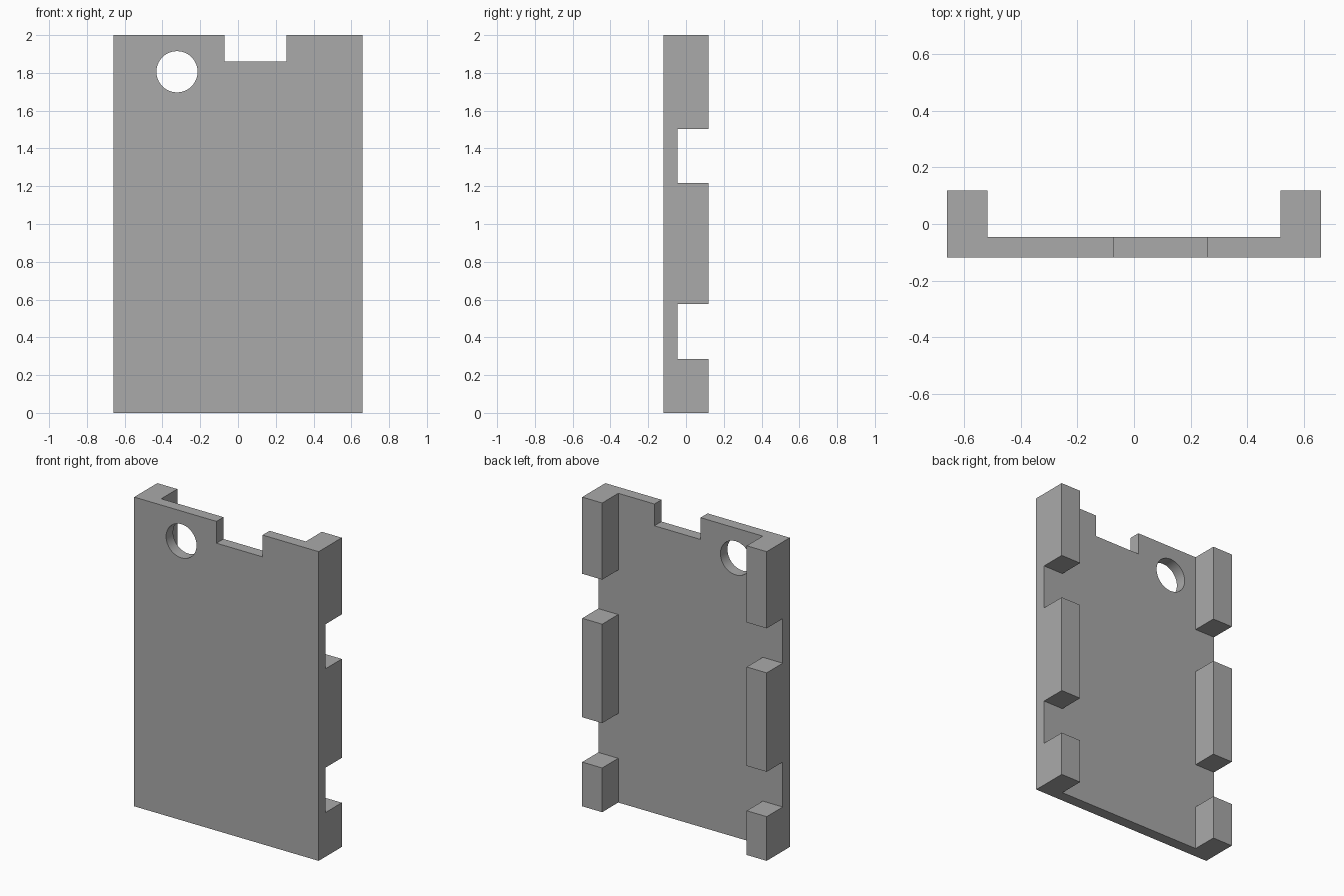
import bpy, bmesh, math

default = bpy.data.objects.get("Cube")
if default:
    bpy.data.objects.remove(default, do_unlink=True)

WIDTH, DEPTH, HEIGHT = 0.66, 0.118, 2.0   # half width, half depth, full height
PLATE_BACK, RAIL_INNER = -0.046, 0.517

grey = bpy.data.materials.new("plain grey")
grey.use_nodes = True
colour = (0.4, 0.4, 0.4, 1)
grey.diffuse_color = colour
grey.node_tree.nodes["Principled BSDF"].inputs["Base Color"].default_value = colour


def make_object(name, bm):
    bmesh.ops.recalc_face_normals(bm, faces=bm.faces)
    mesh = bpy.data.meshes.new(name)
    bm.to_mesh(mesh)
    bm.free()
    mesh.materials.append(grey)
    obj = bpy.data.objects.new(name, mesh)
    bpy.context.collection.objects.link(obj)
    return obj


def box(name, low, high):
    bm = bmesh.new()
    bmesh.ops.create_cube(bm, size=1)
    for v in bm.verts:
        v.co = [lo if c < 0 else hi for c, lo, hi in zip(v.co, low, high)]
    return make_object(name, bm)


def cut(target, cutter):
    mod = target.modifiers.new("cut", "BOOLEAN")
    mod.operation, mod.solver, mod.object = "DIFFERENCE", "EXACT", cutter
    bpy.context.view_layer.objects.active = target
    bpy.ops.object.modifier_apply(modifier=mod.name)
    bpy.data.objects.remove(cutter, do_unlink=True)


# Channel: flat plate with a rail along each side, extruded upwards
half = [(WIDTH, -DEPTH), (WIDTH, DEPTH), (RAIL_INNER, DEPTH), (RAIL_INNER, PLATE_BACK)]
outline = half + [(-x, y) for x, y in reversed(half)]
bm = bmesh.new()
base = bm.faces.new([bm.verts.new((x, y, 0)) for x, y in outline])
top = bmesh.ops.extrude_face_region(bm, geom=[base], use_keep_orig=True)
bmesh.ops.translate(bm, vec=(0, 0, HEIGHT),
                    verts=[g for g in top["geom"] if isinstance(g, bmesh.types.BMVert)])
panel = make_object("back_panel", bm)

# Gaps that divide the rails into blocks
for low, high in ((0.286, 0.576), (1.216, 1.504)):
    cut(panel, box("rail_gap", (-1, PLATE_BACK, low), (1, 1, high)))

# Notch in the top edge
cut(panel, box("top_notch", (-0.072, -1, 1.859), (0.258, 1, 3)))

# Round hole through the plate
bm = bmesh.new()
bmesh.ops.create_cone(bm, cap_ends=True, segments=64, radius1=0.109, radius2=0.109, depth=1)
hole = make_object("round_hole", bm)
hole.rotation_euler.x = math.pi / 2
hole.location = (-0.323, 0, 1.806)
bpy.context.view_layer.update()
cut(panel, hole)

# Crisp edges with a smooth hole wall
bpy.ops.object.select_all(action="DESELECT")
panel.select_set(True)
bpy.context.view_layer.objects.active = panel
bpy.ops.object.shade_smooth_by_angle(angle=math.radians(30))
